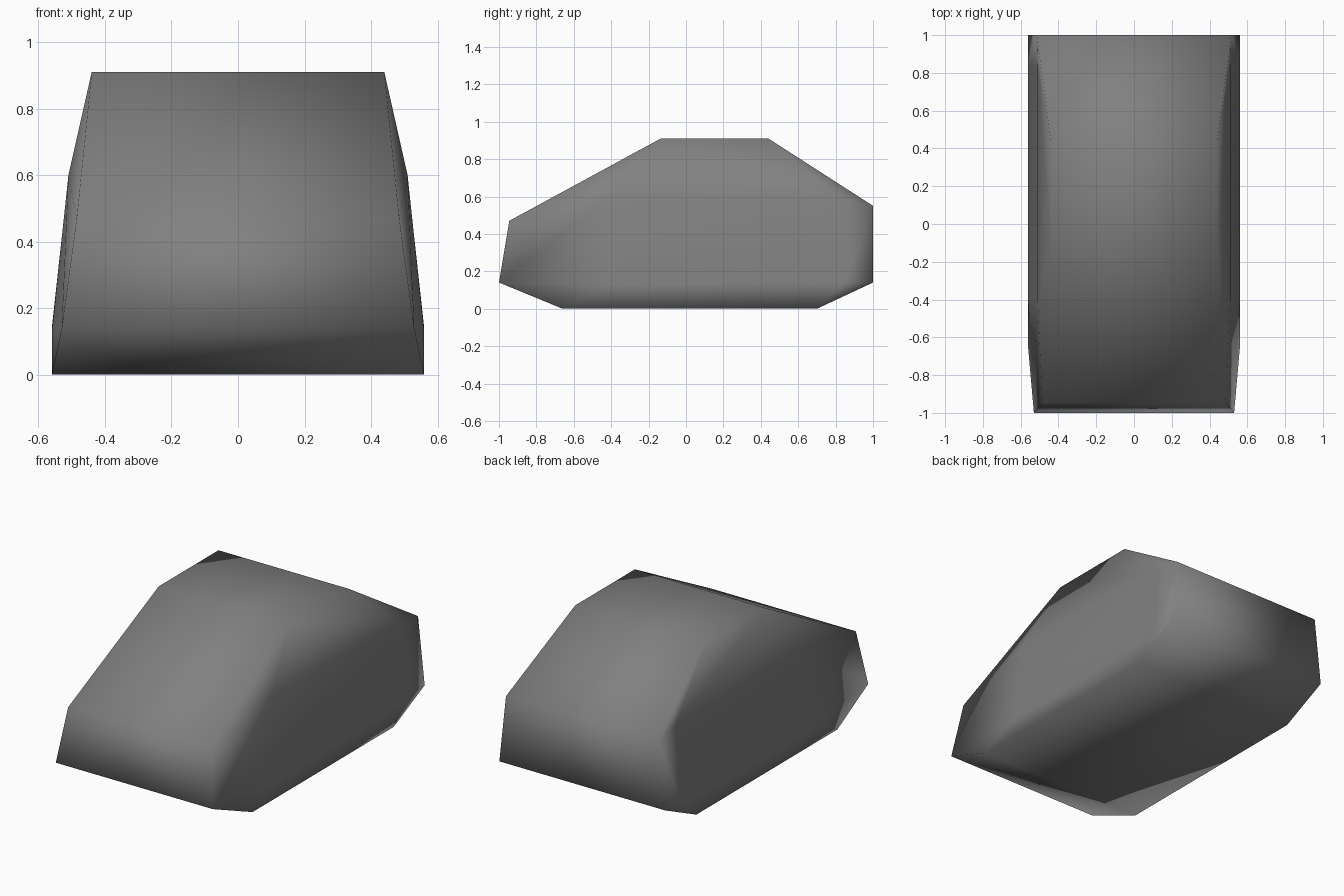
import bpy
import bmesh

cube = bpy.data.objects.get("Cube")
if cube:
    bpy.data.objects.remove(cube, do_unlink=True)

# Body outline, clockwise from the bumper: half width, y, z
RIM = [
    (0.53, -1.0, 0.14),    # 0 bumper
    (0.485, -0.945, 0.47), # 1 hood edge
    (0.44, -0.135, 0.91),  # 2 roof front
    (0.44, 0.44, 0.91),    # 3 roof rear
    (0.515, 1.0, 0.55),    # 4 rear top
    (0.56, 1.0, 0.14),     # 5 rear low
    (0.56, 0.70, 0.0),     # 6 floor rear
    (0.56, -0.66, 0.0),    # 7 floor front
]
# Corners of the door panel inside the outline
PANEL = [
    (0.56, -0.40, 0.13),   # 8 low front
    (0.51, -0.40, 0.60),   # 9 high front
    (0.51, 0.83, 0.58),    # 10 high rear
    (0.56, 0.85, 0.14),    # 11 low rear
]
SIDE_FACES = [
    (8, 9, 10, 11), (0, 1, 9, 8), (1, 2, 9), (2, 3, 10, 9), (3, 4, 10),
    (4, 5, 11, 10), (5, 6, 11), (6, 7, 8, 11), (7, 0, 8),
]

bm = bmesh.new()


def add_side(sign):
    """One side wall, made of the panel and the band around it."""
    verts = [bm.verts.new((sign * x, y, z)) for x, y, z in RIM + PANEL]
    for face in SIDE_FACES:
        bm.faces.new([verts[i] for i in face])
    return verts


left, right = add_side(1), add_side(-1)

# Hood, roof, tail and floor bridge the two sides
count = len(RIM)
for i in range(count):
    j = (i + 1) % count
    bm.faces.new((left[i], left[j], right[j], right[i]))

bmesh.ops.recalc_face_normals(bm, faces=bm.faces[:])
for face in bm.faces:
    face.smooth = True

mesh = bpy.data.meshes.new("body_shell")
bm.to_mesh(mesh)
bm.free()
body = bpy.data.objects.new("body_shell", mesh)
bpy.context.scene.collection.objects.link(body)

# Plain grey paint
grey = bpy.data.materials.new("medium_grey")
grey.use_nodes = True
color = (0.22, 0.22, 0.22, 1.0)
grey.diffuse_color = color
grey.node_tree.nodes["Principled BSDF"].inputs["Base Color"].default_value = color
mesh.materials.append(grey)
